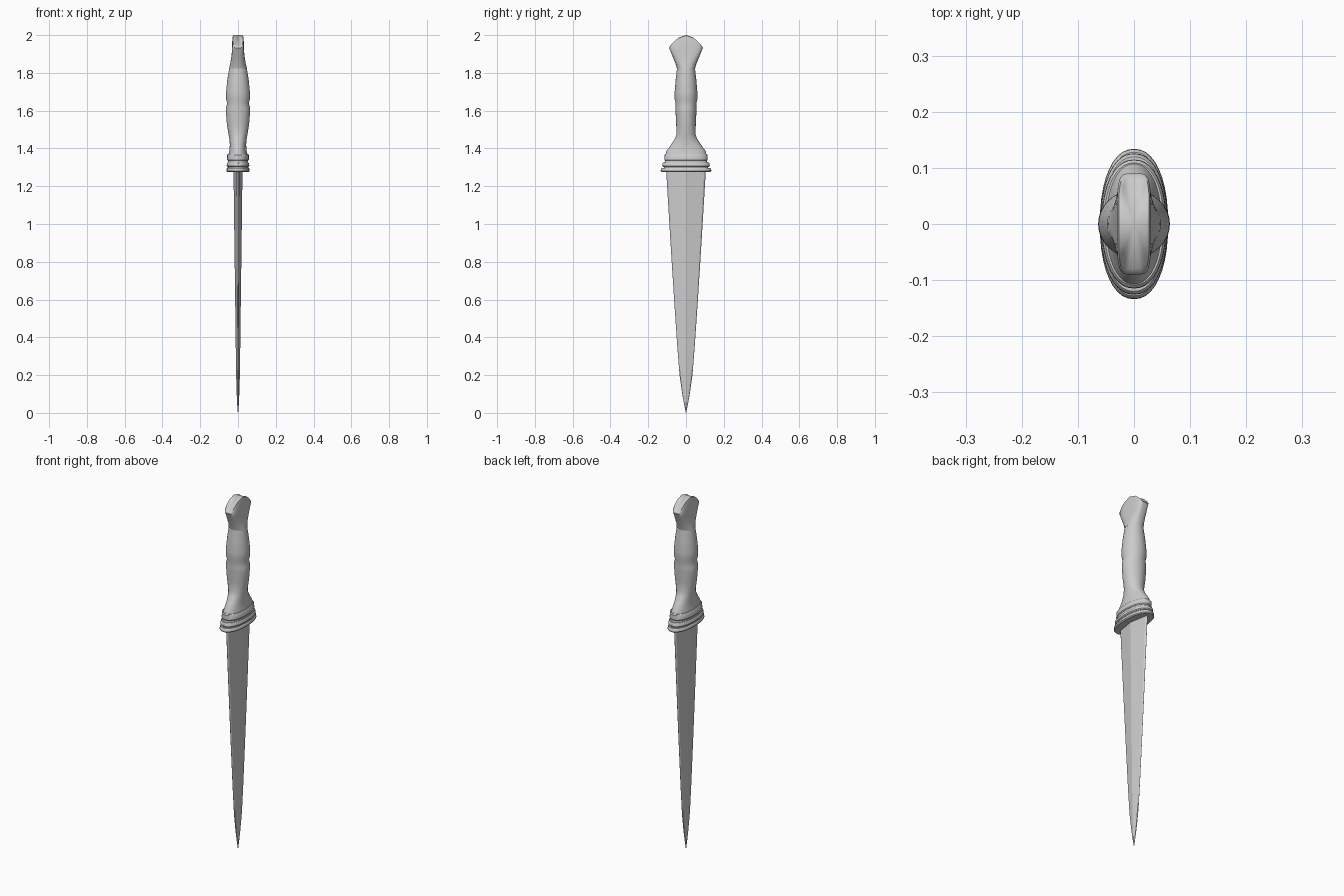
import bpy, bmesh, math

cube = bpy.data.objects.get("Cube")
if cube:
    bpy.data.objects.remove(cube)

grey = bpy.data.materials.new("plain_grey")
grey.use_nodes = True
GREY = (0.6, 0.6, 0.6, 1)
grey.diffuse_color = GREY
grey.node_tree.nodes["Principled BSDF"].inputs["Base Color"].default_value = GREY


def oval(hx, hy, power, count=40):
    """Rounded outline: power 2 is an ellipse, higher is boxier."""
    points = []
    for i in range(count):
        a = math.tau * i / count
        c, s = math.cos(a), math.sin(a)
        points.append((hx * math.copysign(abs(c) ** (2 / power), c),
                       hy * math.copysign(abs(s) ** (2 / power), s)))
    return points


def loft(name, sections, angle):
    """Skin a list of closed rings of 3D points and cap both ends."""
    bm = bmesh.new()
    rings = [[bm.verts.new(p) for p in ring] for ring in sections]
    for low, high in zip(rings, rings[1:]):
        for i in range(len(low)):
            j = (i + 1) % len(low)
            bm.faces.new((low[i], low[j], high[j], high[i]))
    for ring in (rings[0], rings[-1]):
        centre = bm.verts.new((0, 0, max(v.co.z for v in ring)))
        for i in range(len(ring)):
            bm.faces.new((ring[i], ring[(i + 1) % len(ring)], centre))
    bmesh.ops.recalc_face_normals(bm, faces=bm.faces)
    mesh = bpy.data.meshes.new(name)
    bm.to_mesh(mesh)
    bm.free()
    mesh.materials.append(grey)
    obj = bpy.data.objects.new(name, mesh)
    bpy.context.collection.objects.link(obj)
    bpy.ops.object.select_all(action="DESELECT")
    obj.select_set(True)
    bpy.context.view_layer.objects.active = obj
    bpy.ops.object.shade_smooth_by_angle(angle=math.radians(angle))
    return obj


def oval_loft(name, rows, angle=40):
    """Rows are height, half thickness, half width, power, crown height."""
    sections = []
    for z, hx, hy, power, crown in rows:
        top = max(hy, 0.001)
        sections.append([(x, y, z + crown * (1 - (y / top) ** 2))
                         for x, y in oval(hx, hy, power)])
    return loft(name, sections, angle)


# Blade: flattened diamond section tapering to a point
blade = []
for z, hx, hy in [(0, .001, .001), (.04, .004, .009), (.1, .007, .02),
                  (.2, .010, .034), (.35, .012, .046), (.6, .015, .063),
                  (.9, .019, .082), (1.3, .024, .106)]:
    e = hx * .3
    blade.append([(hx, 0, z), (e, hy * .92, z), (0, hy, z), (-e, hy * .92, z),
                  (-hx, 0, z), (-e, -hy * .92, z), (0, -hy, z), (e, -hy * .92, z)])
loft("blade", blade, 12)

# Guard: three stacked oval bands
for name, low, high, hx, hy in [("guard_lower_band", 1.276, 1.297, .061, .134),
                                ("guard_middle_band", 1.302, 1.325, .06, .126),
                                ("guard_upper_band", 1.335, 1.371, .058, .115)]:
    oval_loft(name, [(low, hx - .004, hy - .004, 2.2, 0),
                     (low + .005, hx, hy, 2.2, 0),
                     (high - .005, hx - .001, hy - .001, 2.2, 0),
                     (high, hx - .005, hy - .006, 2.2, 0)])
oval_loft("guard_core", [(1.285, .055, .12, 2.2, 0), (1.365, .053, .106, 2.2, 0)])

# Grip: flared foot, two swells and a waist between them
oval_loft("grip", [(1.36, .052, .11, 2.2, 0), (1.385, .046, .104, 2.1, 0),
                   (1.42, .043, .08, 2, 0), (1.45, .046, .06, 2, 0),
                   (1.475, .05, .05, 2, 0), (1.53, .059, .052, 2, 0),
                   (1.59, .064, .055, 2, 0), (1.615, .064, .056, 2, 0),
                   (1.64, .057, .055, 2, 0), (1.662, .064, .06, 2, 0),
                   (1.7, .063, .06, 2, 0), (1.76, .057, .055, 2, 0),
                   (1.83, .046, .047, 2, 0)])

# Pommel: flat fan with a rounded crown
oval_loft("pommel", [(1.82, .048, .047, 2, 0), (1.845, .042, .054, 2.3, 0),
                     (1.88, .036, .068, 3, 0), (1.91, .032, .08, 4, .005),
                     (1.932, .03, .09, 5, .053), (1.94, .027, .086, 5, .057),
                     (1.943, .021, .08, 5, .057)], 50)
